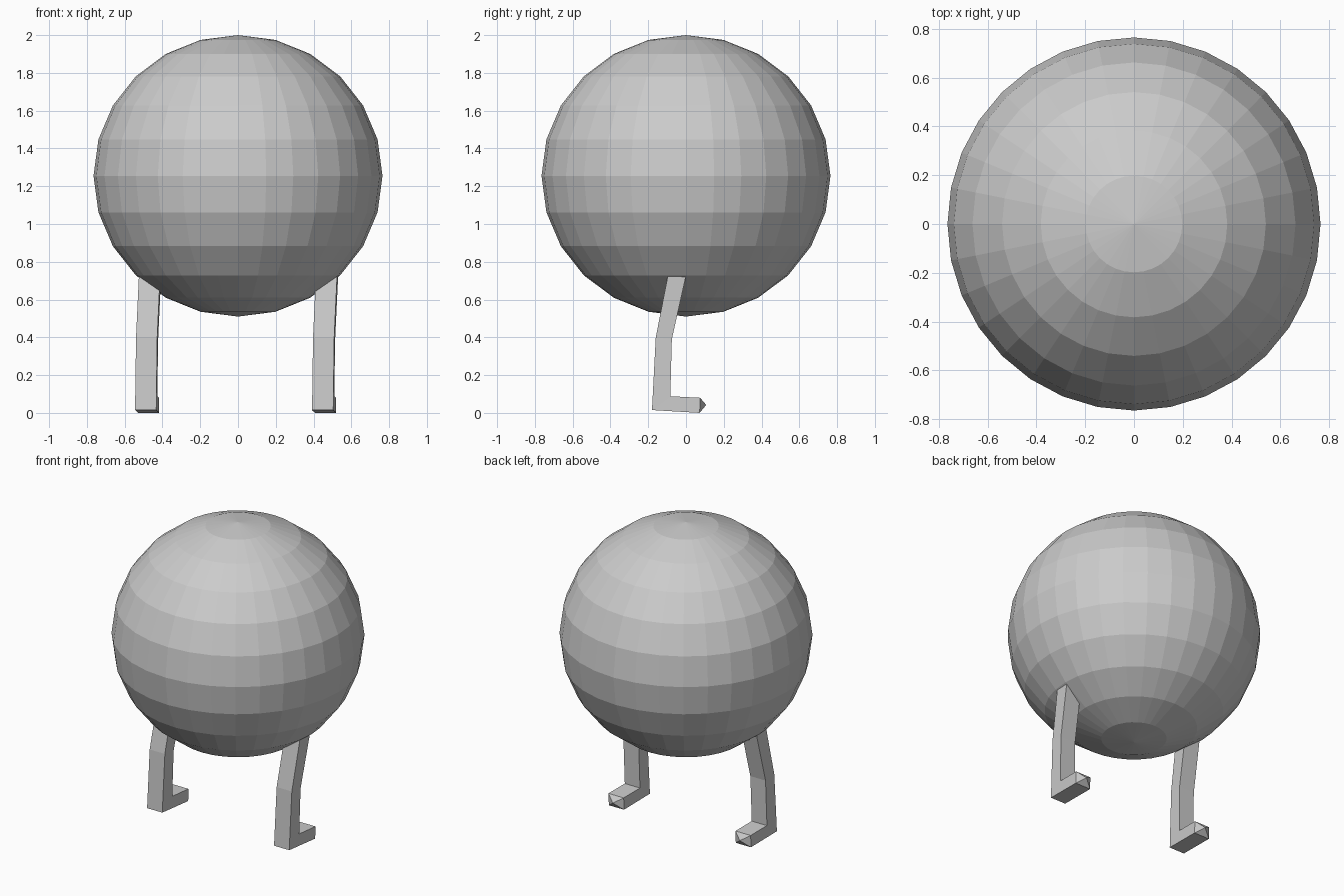
import bpy, bmesh
from mathutils import Vector

if "Cube" in bpy.data.objects:
    bpy.data.objects.remove(bpy.data.objects["Cube"])

# Round body, slightly flattened
bpy.ops.mesh.primitive_uv_sphere_add(segments=32, ring_count=12, radius=0.765, location=(0, 0, 1.255))
body = bpy.context.object
body.name = "body"
body.scale.z = 0.745 / 0.765

# Leg sections from hip to toe: (front/outer y, z), (back/inner y, z), left x offset
SECTIONS = [
    ((-0.07, 0.86), (0.03, 0.86), 0.02),
    ((-0.16, 0.40), (-0.075, 0.39), 0.004),
    ((-0.18, 0.015), (-0.083, 0.088), 0.0),
    ((0.072, 0.0), (0.075, 0.08), 0.0),
]
WIDTH, TWIST = 0.112, 0.06
TIP = (0.107, 0.042)


def make_leg(name, x):
    bm = bmesh.new()
    rings = []
    for outer, inner, dx in SECTIONS:
        pts = [(0, outer), (WIDTH, outer), (WIDTH, inner), (0, inner)]
        rings.append([bm.verts.new((x + dx + px + TWIST * (p[0] + 0.18), p[0], p[1])) for px, p in pts])
    for a, b in zip(rings, rings[1:]):
        for i in range(4):
            j = (i + 1) % 4
            bm.faces.new((a[i], a[j], b[j], b[i]))
    bm.faces.new(rings[0])
    # Pointed toe
    tip = bm.verts.new((x + WIDTH / 2 + TWIST * 0.285, *TIP))
    for i in range(4):
        bm.faces.new((rings[-1][i], rings[-1][(i + 1) % 4], tip))
    bmesh.ops.recalc_face_normals(bm, faces=bm.faces)
    mesh = bpy.data.meshes.new(name)
    bm.to_mesh(mesh)
    bm.free()
    bpy.context.collection.objects.link(bpy.data.objects.new(name, mesh))


# Two identical legs
make_leg("left_leg", -0.545)
make_leg("right_leg", 0.392)
